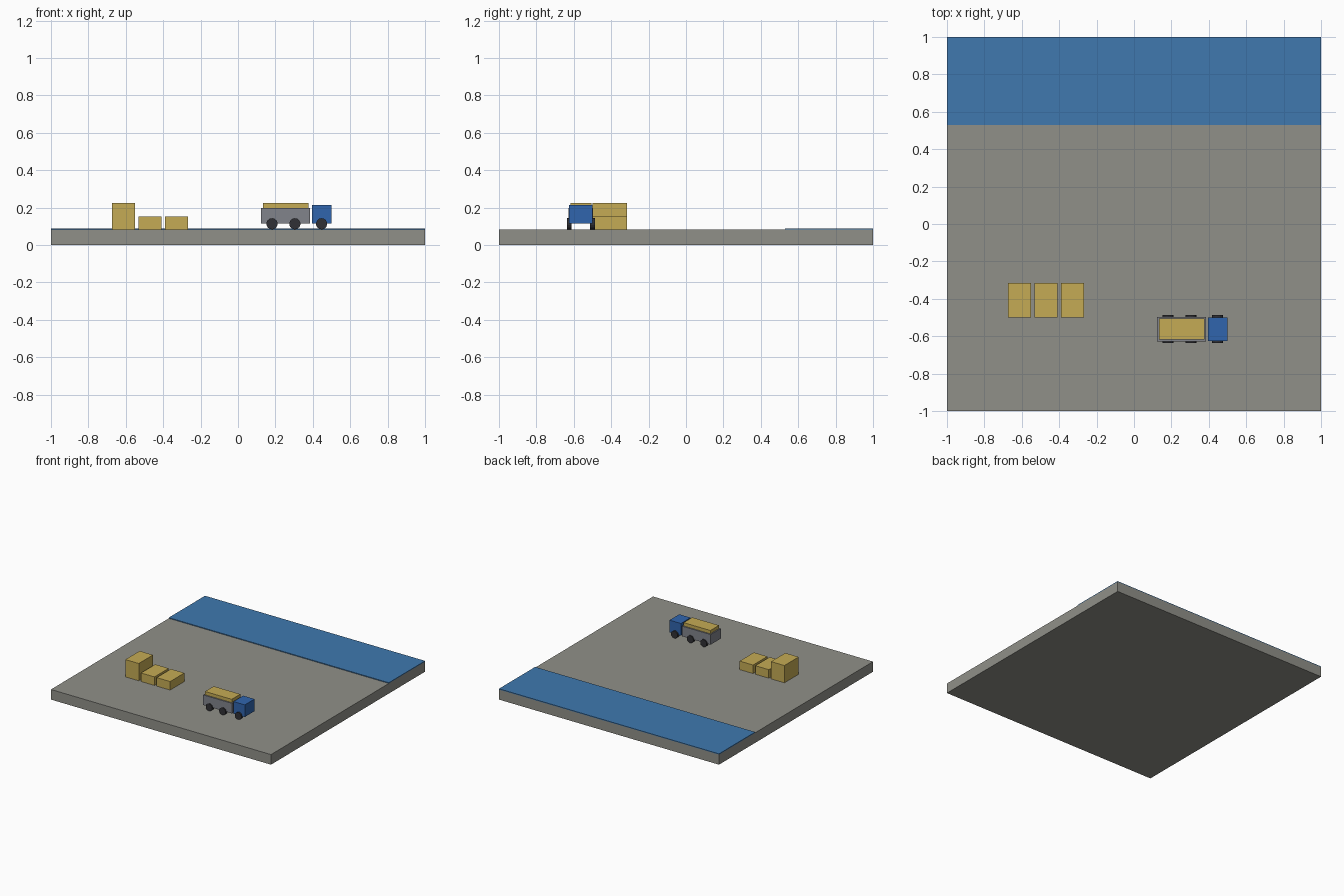
import bpy, math

if "Cube" in bpy.data.objects:
    bpy.data.objects.remove(bpy.data.objects["Cube"])


def mat(name, rgb):
    m = bpy.data.materials.new(name)
    m.diffuse_color = (*rgb, 1)
    m.use_nodes = True
    m.node_tree.nodes["Principled BSDF"].inputs["Base Color"].default_value = m.diffuse_color
    return m


STONE = mat("stone", (0.28, 0.28, 0.25))
WATER = mat("water", (0.05, 0.19, 0.43))
CRATE = mat("crate", (0.56, 0.41, 0.09))
CAB = mat("cab_blue", (0.03, 0.13, 0.42))
STEEL = mat("steel", (0.22, 0.23, 0.26))
RUBBER = mat("rubber", (0.03, 0.03, 0.035))


def box(name, x, y, z, m):
    """Box from (min, max) ranges on each axis."""
    bpy.ops.mesh.primitive_cube_add(size=1, location=[sum(r) / 2 for r in (x, y, z)])
    o = bpy.context.object
    o.name = name
    o.scale = [r[1] - r[0] for r in (x, y, z)]
    bpy.ops.object.transform_apply(location=False, rotation=False, scale=True)
    o.data.materials.append(m)
    return o


G = 0.083  # quay surface height

# Quay slab and the strip of water behind it
box("quay", (-1, 1), (-1, 1), (0, G), STONE)
box("water", (-1, 1), (0.53, 1), (G - 0.001, 0.089), WATER)

# Row of crates, the first one taller
for i, top in enumerate((0.225, 0.153, 0.153)):
    x = -0.674 + i * 0.1425
    box(f"crate_{i + 1}", (x, x + 0.122), (-0.5, -0.315), (G, top), CRATE)

# Truck body
box("truck_bed", (0.123, 0.385), (-0.628, -0.496), (0.114, 0.197), STEEL)
box("truck_cargo", (0.133, 0.376), (-0.618, -0.506), (0.19, 0.224), CRATE)
box("truck_cab", (0.396, 0.499), (-0.625, -0.499), (0.114, 0.214), CAB)

# Three wheels on each side
for i, x in enumerate((0.182, 0.304, 0.447)):
    for side, y in (("right", -0.624), ("left", -0.5)):
        bpy.ops.mesh.primitive_cylinder_add(
            vertices=14, radius=0.03, depth=0.025,
            location=(x, y, G + 0.03), rotation=(math.pi / 2, 0, 0))
        w = bpy.context.object
        w.name = f"wheel_{side}_{i + 1}"
        w.data.materials.append(RUBBER)
